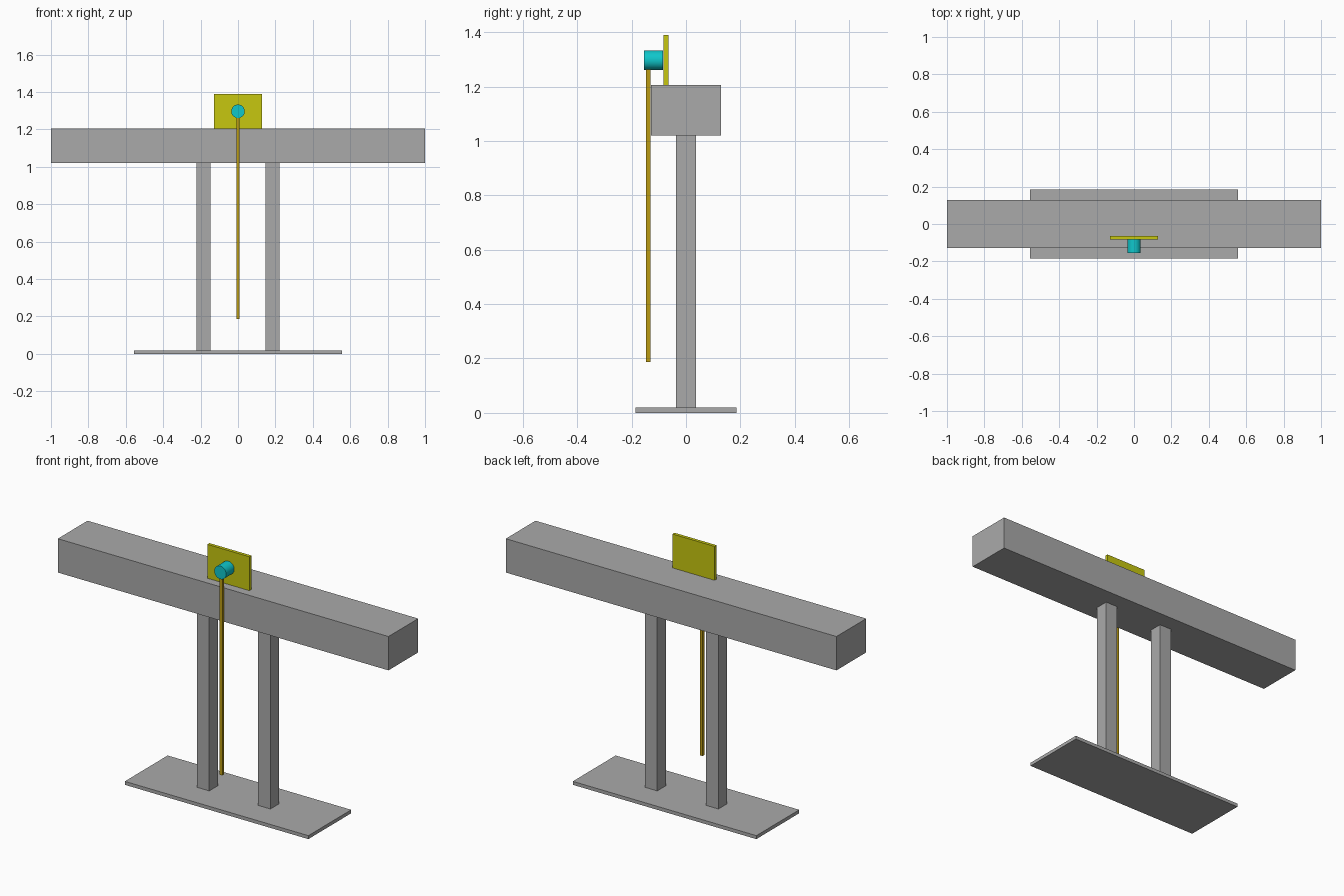
import bpy
import math

cube = bpy.data.objects.get("Cube")
if cube:
    bpy.data.objects.remove(cube, do_unlink=True)


def material(name, rgb):
    m = bpy.data.materials.new(name)
    m.use_nodes = True
    color = (*rgb, 1.0)
    m.diffuse_color = color
    bsdf = next(n for n in m.node_tree.nodes if n.type == 'BSDF_PRINCIPLED')
    bsdf.inputs["Base Color"].default_value = color
    return m


def box(name, center, size, mat):
    bpy.ops.mesh.primitive_cube_add(size=1, location=center)
    ob = bpy.context.object
    ob.name = name
    ob.scale = size
    bpy.ops.object.transform_apply(location=False, rotation=False, scale=True)
    ob.data.materials.append(mat)
    return ob


grey = material("grey", (0.4, 0.4, 0.4))
yellow = material("yellow", (0.57, 0.57, 0.005))
cyan = material("cyan", (0.005, 0.57, 0.6))
gold = material("gold", (0.5, 0.33, 0.006))

BASE_TOP, BEAM_BOTTOM, BEAM_TOP, PLATE_TOP = 0.019, 1.02, 1.205, 1.39
PIVOT_Y, PIVOT_Z = -0.119, 1.297

# Stand: base plate, two posts and the wide crossbeam
box("base_plate", (0, 0, BASE_TOP / 2), (1.11, 0.37, BASE_TOP), grey)
post_height = BEAM_BOTTOM - BASE_TOP
for side, name in ((1, "left_post"), (-1, "right_post")):
    box(name, (side * 0.185, 0, BASE_TOP + post_height / 2),
        (0.074, 0.074, post_height), grey)
box("crossbeam", (0, 0, (BEAM_BOTTOM + BEAM_TOP) / 2),
    (2, 0.257, BEAM_TOP - BEAM_BOTTOM), grey)

# Upright mounting plate on the beam
box("mounting_plate", (0, -0.074, (BEAM_TOP + PLATE_TOP) / 2),
    (0.255, 0.018, PLATE_TOP - BEAM_TOP), yellow)

# Pivot cylinder in front of the plate
bpy.ops.mesh.primitive_cylinder_add(
    vertices=32, radius=0.036, depth=0.07,
    location=(0, PIVOT_Y, PIVOT_Z), rotation=(math.pi / 2, 0, 0))
pivot = bpy.context.object
pivot.name = "pivot_cylinder"
pivot.data.materials.append(cyan)
bpy.ops.object.shade_smooth_by_angle()

# Pendulum rod hanging from the pivot
rod_bottom = 0.187
box("pendulum_rod", (0, -0.139, (rod_bottom + PIVOT_Z) / 2),
    (0.016, 0.016, PIVOT_Z - rod_bottom), gold)
